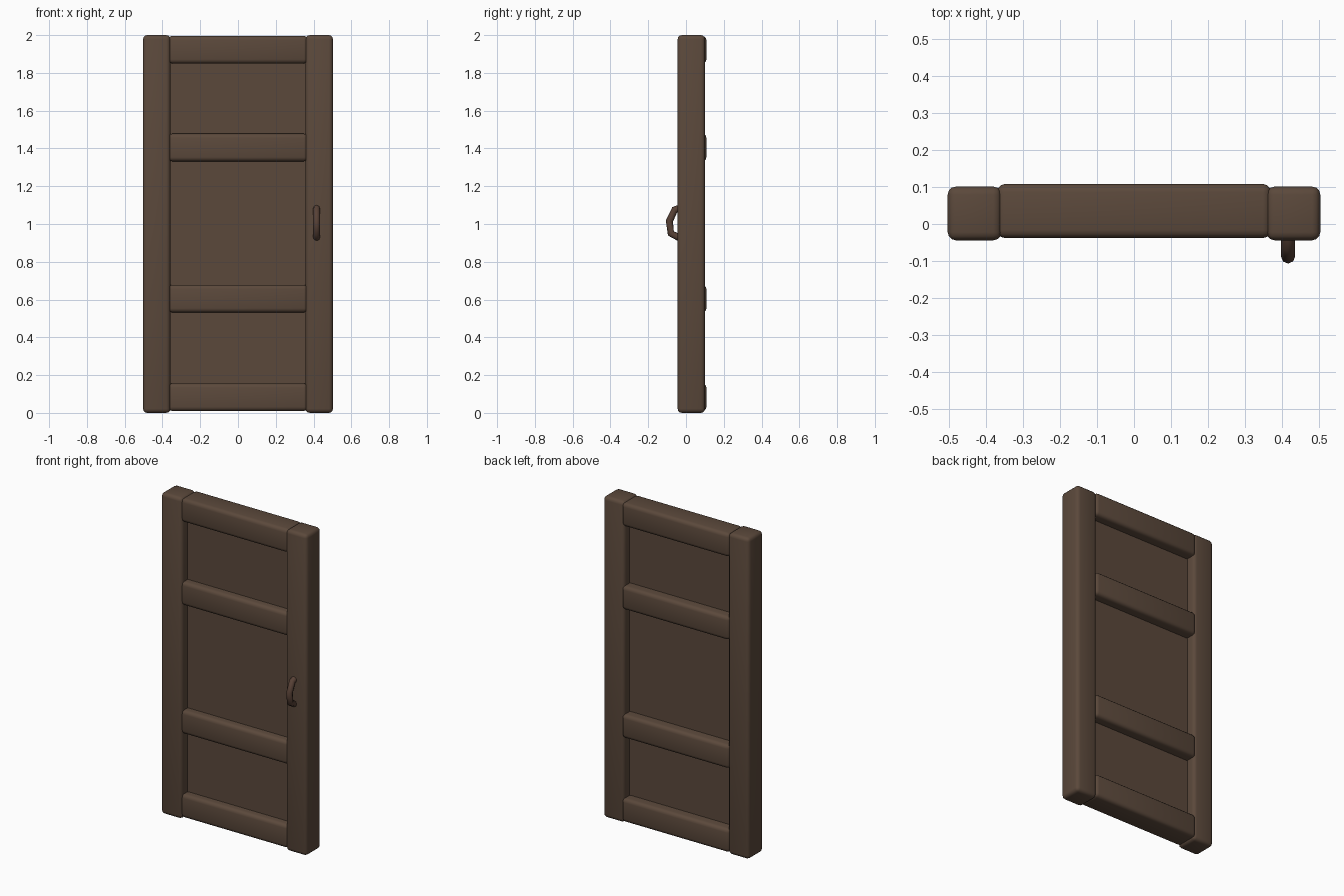
import bpy

if "Cube" in bpy.data.objects:
    bpy.data.objects.remove(bpy.data.objects["Cube"])


def material(name, rgb):
    m = bpy.data.materials.new(name)
    m.diffuse_color = (*rgb, 1)
    m.use_nodes = True
    m.node_tree.nodes["Principled BSDF"].inputs["Base Color"].default_value = m.diffuse_color
    return m


wood = material("dark brown wood", (0.105, 0.066, 0.044))
handle_wood = material("reddish brown handle", (0.095, 0.052, 0.036))


def box(name, x, y, z, bevel=0.0):
    """Box from (min, max) extents, with rounded smooth edges if bevelled."""
    bpy.ops.mesh.primitive_cube_add(size=1, location=[(a + b) / 2 for a, b in (x, y, z)])
    ob = bpy.context.object
    ob.name = name
    ob.scale = [b - a for a, b in (x, y, z)]
    bpy.ops.object.transform_apply(location=False, rotation=False, scale=True)
    ob.data.materials.append(wood)
    if bevel:
        mod = ob.modifiers.new("round edges", 'BEVEL')
        mod.width = bevel
        mod.segments = 3
        bpy.ops.object.shade_smooth()
    return ob


# Upright stiles on both sides
for side, name in ((-1, "left_stile"), (1, "right_stile")):
    box(name, sorted((side * 0.358, side * 0.503)), (-0.044, 0.101), (0, 2), 0.022)

# Four cross rails, slightly offset to the back
for i, z in enumerate((0.083, 0.605, 1.405, 1.923)):
    box(f"rail_{i + 1}", (-0.37, 0.37), (-0.038, 0.108), (z - 0.073, z + 0.073), 0.022)

# Recessed thin panel
box("panel", (-0.40, 0.40), (0.012, 0.045), (0.05, 1.95))

# Bowed pull handle on the front of the right stile
curve = bpy.data.curves.new("handle", 'CURVE')
curve.dimensions = '3D'
curve.bevel_depth = 0.02
curve.bevel_resolution = 2
curve.use_fill_caps = True
path = [(-0.03, 1.085), (-0.06, 1.075), (-0.088, 1.015), (-0.08, 0.95), (-0.03, 0.925)]
spline = curve.splines.new('POLY')
spline.points.add(len(path) - 1)
for p, (y, z) in zip(spline.points, path):
    p.co = (0.416, y, z, 1)
    p.radius = 0.95
spline.use_smooth = True
curve.materials.append(handle_wood)
handle = bpy.data.objects.new("handle", curve)
bpy.context.collection.objects.link(handle)
